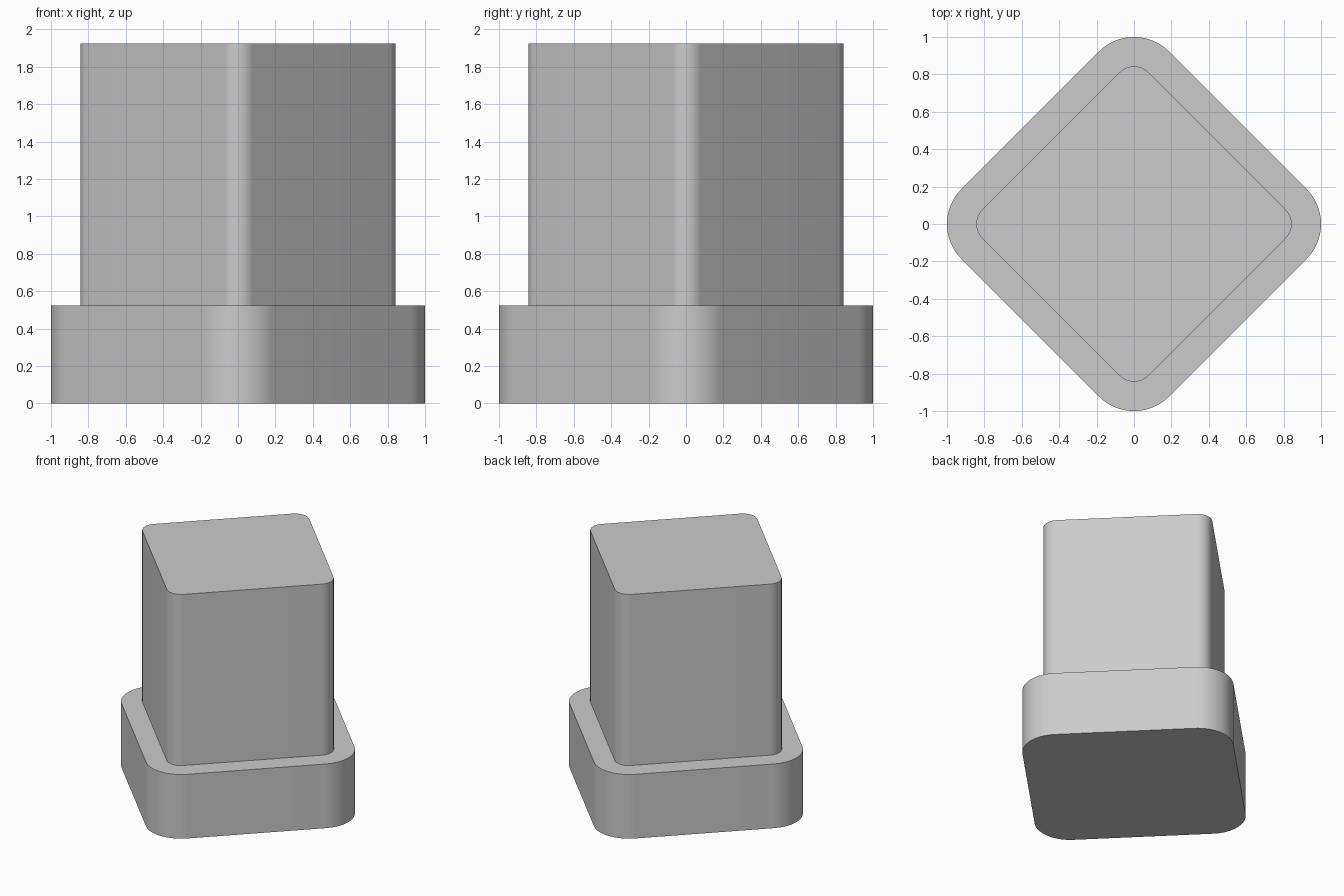
import bpy
import bmesh
from math import cos, sin, tau

cube = bpy.data.objects.get("Cube")
if cube:
    bpy.data.objects.remove(cube, do_unlink=True)

grey = bpy.data.materials.new("plain_grey")
grey.use_nodes = True
colour = (0.6, 0.6, 0.6, 1)
grey.diffuse_color = colour
grey.node_tree.nodes["Principled BSDF"].inputs["Base Color"].default_value = colour

CORNER = 0.735   # distance from the centre to each corner's arc centre
STEPS = 16       # segments in each rounded corner


def rounded_block(name, radius, bottom, top):
    """Upright diamond-set square block with rounded vertical edges."""
    bm = bmesh.new()
    outline = []
    for quarter in range(4):
        middle = quarter * tau / 4
        for i in range(STEPS + 1):
            a = middle + (i / STEPS - 0.5) * tau / 4
            outline.append(bm.verts.new((CORNER * cos(middle) + radius * cos(a),
                                         CORNER * sin(middle) + radius * sin(a),
                                         bottom)))
    base = bm.faces.new(outline)
    raised = bmesh.ops.extrude_face_region(bm, geom=[base], use_keep_orig=True)
    verts = [g for g in raised["geom"] if isinstance(g, bmesh.types.BMVert)]
    bmesh.ops.translate(bm, verts=verts, vec=(0, 0, top - bottom))
    bmesh.ops.recalc_face_normals(bm, faces=bm.faces)
    mesh = bpy.data.meshes.new(name)
    bm.to_mesh(mesh)
    bm.free()
    mesh.materials.append(grey)
    obj = bpy.data.objects.new(name, mesh)
    bpy.context.collection.objects.link(obj)
    bpy.ops.object.select_all(action="DESELECT")
    obj.select_set(True)
    bpy.context.view_layer.objects.active = obj
    bpy.ops.object.shade_smooth_by_angle()


# Wide foot with the taller post standing on it
rounded_block("base", 0.265, 0, 0.525)
rounded_block("post", 0.108, 0.525, 1.925)
